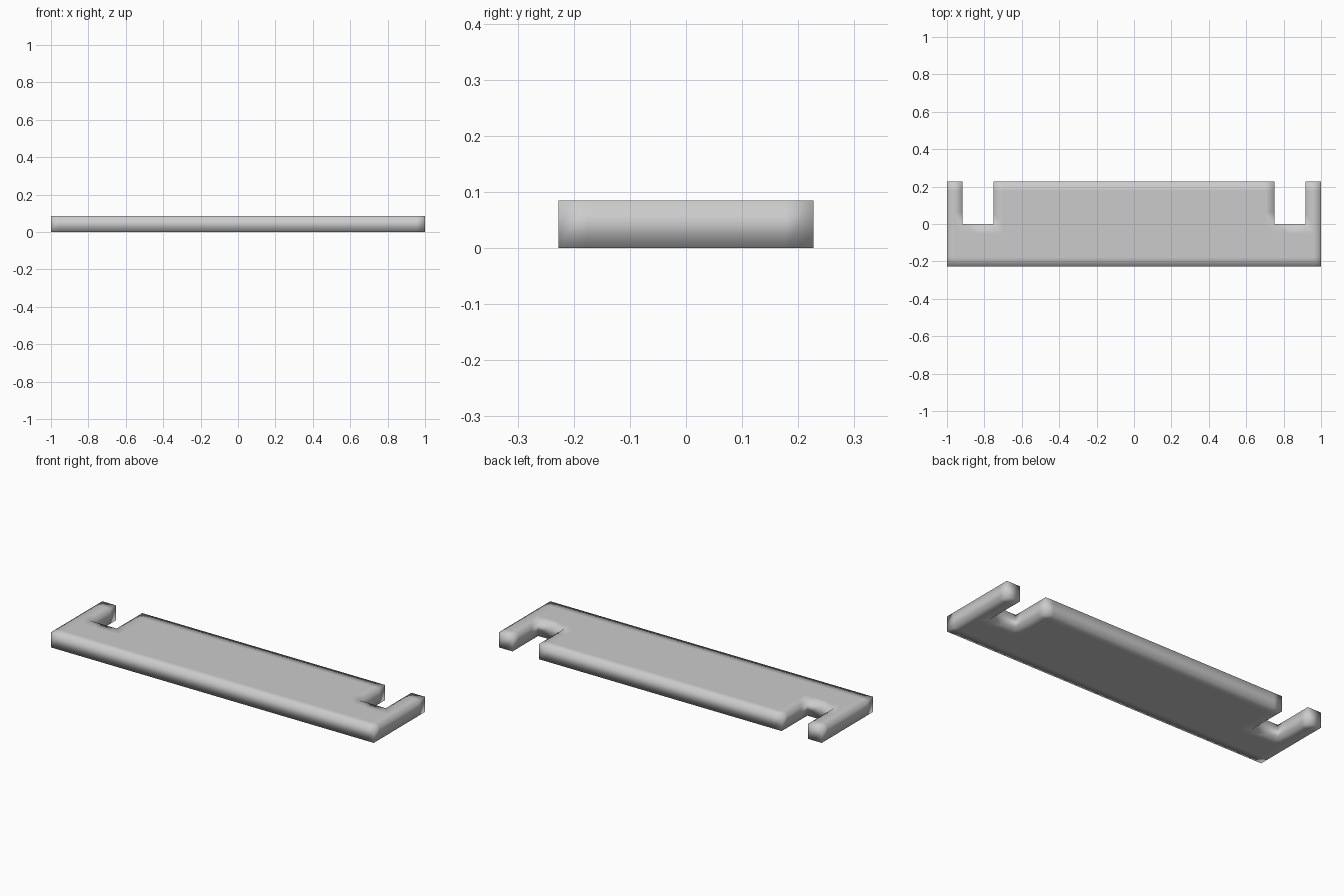
import bpy, bmesh
from mathutils import Vector

if "Cube" in bpy.data.objects:
    bpy.data.objects.remove(bpy.data.objects["Cube"])

W, D, H = 1.0, 0.227, 0.085
SLOT_IN, SLOT_OUT, SLOT_Y = 0.752, 0.916, 0.0

# Right half of the outline, mirrored to the left
half = [(W, -D), (W, D), (SLOT_OUT, D), (SLOT_OUT, SLOT_Y), (SLOT_IN, SLOT_Y), (SLOT_IN, D)]
outline = half + [(-x, y) for x, y in reversed(half)]

# Extrude the notched plate
bm = bmesh.new()
base = bm.faces.new([bm.verts.new((x, y, 0)) for x, y in outline])
ext = bmesh.ops.extrude_face_region(bm, geom=[base], use_keep_orig=True)
bmesh.ops.translate(bm, vec=(0, 0, H), verts=[v for v in ext["geom"] if isinstance(v, bmesh.types.BMVert)])


def cut(axis, pos):
    normal, point = Vector((0, 0, 0)), Vector((0, 0, 0))
    normal[axis], point[axis] = 1, pos
    bmesh.ops.bisect_plane(bm, geom=bm.verts[:] + bm.edges[:] + bm.faces[:],
                           dist=1e-5, plane_co=point, plane_no=normal)


# Loop cuts that keep the soft shading close to the sharp rims
for s in (-1, 1):
    for x in (SLOT_IN, SLOT_OUT, 0.958, SLOT_IN - 0.05, 0.834):
        cut(0, s * x)
for i in range(-10, 11):
    cut(0, i * 0.065)
for y in (-D + 0.05, -0.11, -0.05, SLOT_Y, 0.06, 0.12, D - 0.05):
    cut(1, y)
bmesh.ops.recalc_face_normals(bm, faces=bm.faces[:])

mesh = bpy.data.meshes.new("notched_plate")
bm.to_mesh(mesh)
bm.free()
mesh.shade_smooth()
plate = bpy.data.objects.new("notched_plate", mesh)
bpy.context.collection.objects.link(plate)
